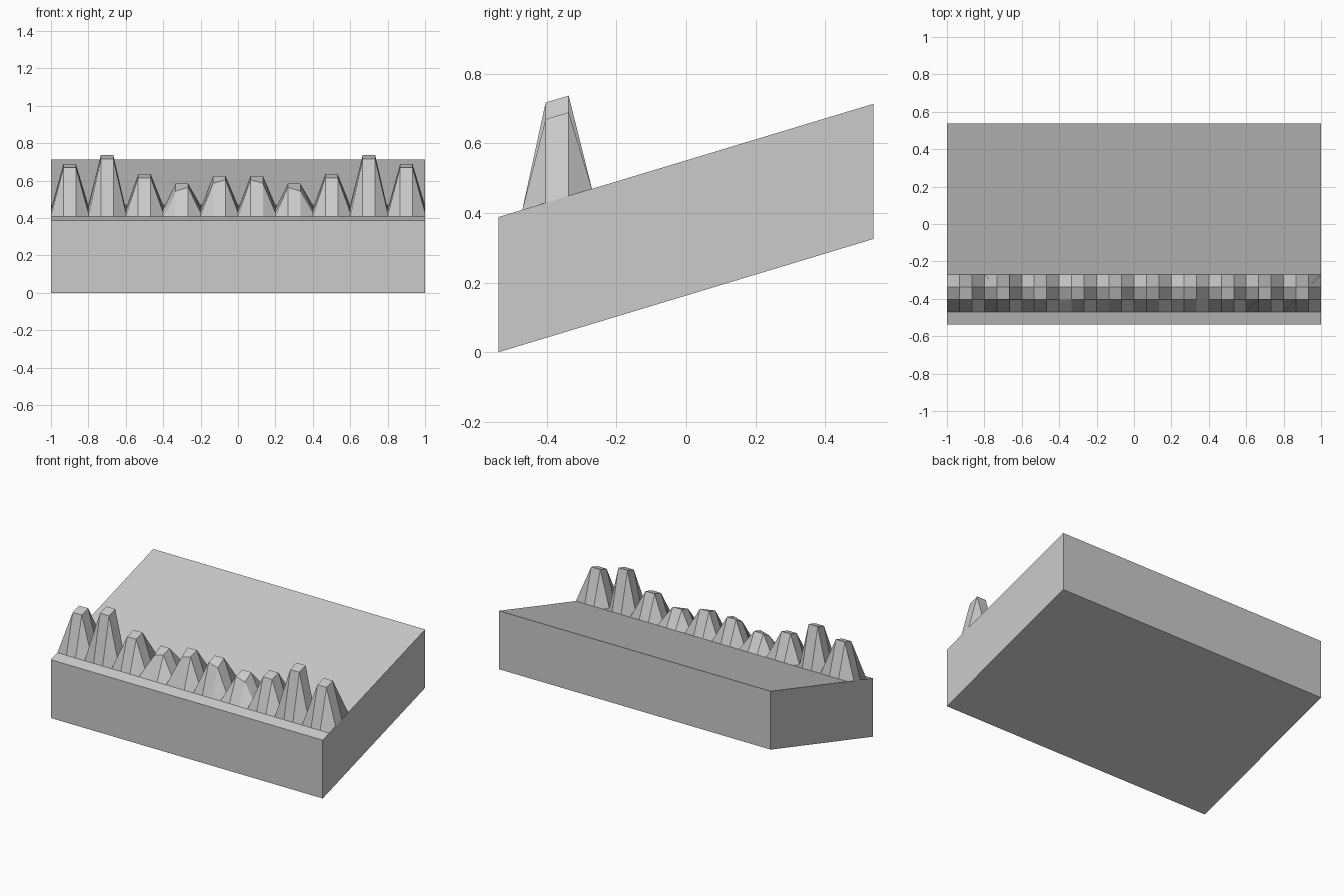
import bpy, bmesh

if "Cube" in bpy.data.objects:
    bpy.data.objects.remove(bpy.data.objects["Cube"])

HALF_X, HALF_Y = 1.0, 0.538
SLOPE, THICK = 0.302, 0.388
ROWS = [-HALF_Y, -0.47, -0.403, -0.337, -0.27, HALF_Y]
# tooth heights from the outside to the middle, mirrored across x
half = [0.24, 0.288, 0.186, 0.135, 0.176]
HEIGHTS = half + half[::-1]
COLS = 3 * len(HEIGHTS)


def base_z(y):
    return SLOPE * (y + HALF_Y)


def lift(i, j):
    """Raise the middle cell of every 3 x 3 tooth patch."""
    if j not in (2, 3) or i % 3 == 0:
        return 0.0
    tooth = i // 3
    h = HEIGHTS[tooth]
    # the small middle teeth have a worn outer front corner
    outer = i % 3 == (1 if tooth < 5 else 2)
    if j == 2 and outer and tooth in (3, 4, 5, 6):
        h -= 0.02
    return h


bm = bmesh.new()

# sloping top with the row of teeth
grid = []
for j, y in enumerate(ROWS):
    grid.append([bm.verts.new((-HALF_X + 2 * HALF_X * i / COLS, y,
                               base_z(y) + THICK + lift(i, j)))
                 for i in range(COLS + 1)])
for j in range(len(ROWS) - 1):
    if j in (0, len(ROWS) - 2):
        # plain strips in front of and behind the teeth
        bm.faces.new(grid[j] + grid[j + 1][::-1])
        continue
    for i in range(COLS):
        bm.faces.new((grid[j][i], grid[j][i + 1],
                      grid[j + 1][i + 1], grid[j + 1][i]))

# sheared slab sides and underside
fl, fr, br, bl = [bm.verts.new((x, y, base_z(y))) for x, y in
                  ((-HALF_X, -HALF_Y), (HALF_X, -HALF_Y),
                   (HALF_X, HALF_Y), (-HALF_X, HALF_Y))]
bm.faces.new([fl, fr] + grid[0][::-1])
bm.faces.new([br, bl] + grid[-1])
bm.faces.new([fr, br] + [row[-1] for row in grid[::-1]])
bm.faces.new([bl, fl] + [row[0] for row in grid])
bm.faces.new((bl, br, fr, fl))
bmesh.ops.recalc_face_normals(bm, faces=bm.faces)

mesh = bpy.data.meshes.new("toothed_slab")
bm.to_mesh(mesh)
bm.free()
bpy.context.collection.objects.link(bpy.data.objects.new("toothed_slab", mesh))
